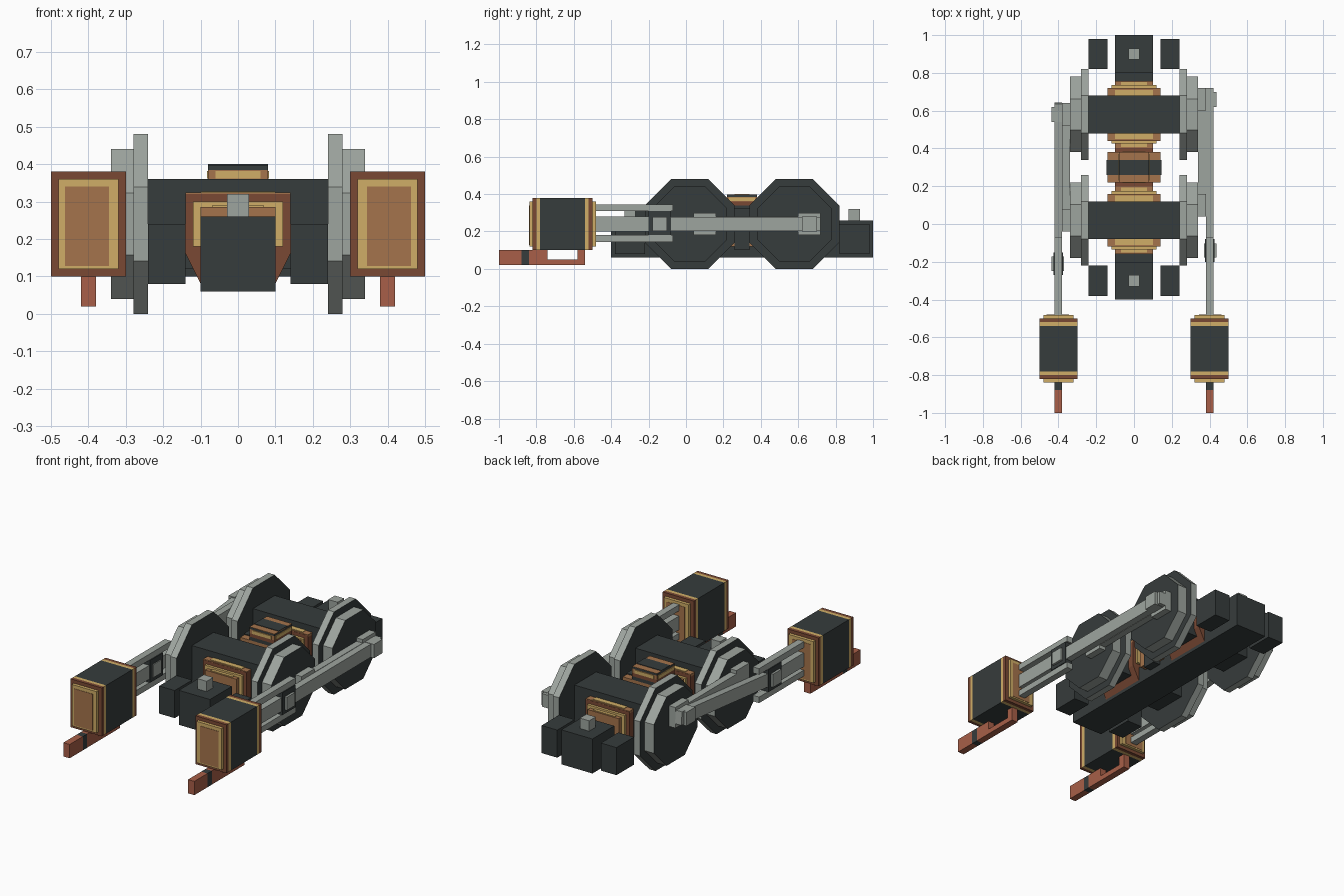
import bpy
import bmesh
import math
from mathutils import Matrix

cube = bpy.data.objects.get("Cube")
if cube:
    bpy.data.objects.remove(cube, do_unlink=True)


def material(name, rgb):
    """Flat colour given as sRGB 0-255, stored as linear values."""
    lin = [((c / 255 + 0.055) / 1.055) ** 2.4 for c in rgb]
    m = bpy.data.materials.new(name)
    m.use_nodes = True
    m.diffuse_color = (*lin, 1)
    m.node_tree.nodes["Principled BSDF"].inputs["Base Color"].default_value = (*lin, 1)
    return m


DARK = material("dark iron", (54, 60, 60))
STEEL = material("light steel", (158, 165, 159))
BRASS = material("pale brass", (208, 174, 103))
COPPER = material("copper", (165, 116, 76))
BROWN = material("brown copper", (122, 73, 52))
BRICK = material("red copper", (168, 95, 72))


def finish(name, bm, *mats):
    bmesh.ops.recalc_face_normals(bm, faces=bm.faces)
    mesh = bpy.data.meshes.new(name)
    bm.to_mesh(mesh)
    bm.free()
    for m in mats:
        mesh.materials.append(m)
    ob = bpy.data.objects.new(name, mesh)
    bpy.context.scene.collection.objects.link(ob)
    return ob


def box(name, x, y, z, mat):
    """Box from (low, high) ranges on each axis."""
    bm = bmesh.new()
    bmesh.ops.create_cube(bm, size=1)
    for v in bm.verts:
        v.co = [sum(r) / 2 + c * (r[1] - r[0]) for r, c in zip((x, y, z), v.co)]
    return finish(name, bm, mat)


def side_box(name, s, x, y, z, mat):
    return box(name, sorted((s * x[0], s * x[1])), y, z, mat)


def around(c, h):
    return (c - h, c + h)


def wheel_disc(name, s, x, y, radius):
    """Octagonal disc with dark sides and a steel rim."""
    bm = bmesh.new()
    turn = Matrix.Rotation(math.pi / 2, 4, "Y") @ Matrix.Rotation(math.pi / 8, 4, "Z")
    r = radius / math.cos(math.pi / 8)
    bmesh.ops.create_cone(bm, cap_ends=True, segments=8, radius1=r, radius2=r,
                          depth=x[1] - x[0], matrix=turn)
    bmesh.ops.translate(bm, verts=bm.verts, vec=(s * sum(x) / 2, y, AXLE_Z))
    bm.normal_update()
    for f in bm.faces:
        f.material_index = 0 if abs(f.normal.x) > 0.9 else 1
    return finish(name, bm, DARK, STEEL)


def prism(name, profile, y, mat):
    """Extrude an xz profile along y."""
    bm = bmesh.new()
    face = bm.faces.new([bm.verts.new((px, y[0], pz)) for px, pz in profile])
    new = bmesh.ops.extrude_face_region(bm, geom=[face])["geom"]
    bmesh.ops.translate(bm, vec=(0, y[1] - y[0], 0),
                        verts=[v for v in new if isinstance(v, bmesh.types.BMVert)])
    return finish(name, bm, mat)


AXLE_Z = 0.24
AXLES = {"front": 0.02, "rear": 0.58}

# Frame
box("frame_beam", (-0.1, 0.1), (-0.2, 0.8), (0.06, 0.16), DARK)
box("drive_shaft_cover", (-0.1, 0.1), (0.18, 0.42), (0.16, 0.28), BROWN)

# Wheels and gearboxes on each axle
for end, y in AXLES.items():
    box(end + "_axle_box", (-0.24, 0.24), around(y, 0.1), (0.12, 0.36), DARK)
    prism(end + "_gear_casing", [(-0.14, 0.32), (0.14, 0.32), (0.14, 0.16), (0.1, 0.08),
                                 (-0.1, 0.08), (-0.14, 0.16)], around(y, 0.14), BROWN)
    box(end + "_casing_lid", (-0.14, 0.14), around(y, 0.139), (0.31, 0.324), COPPER)
    box(end + "_casing_trim", (-0.1, 0.1), around(y, 0.13), (0.32, 0.327), BRASS)
    box(end + "_casing_ring", (-0.12, 0.12), around(y, 0.155), (0.18, 0.3), BRASS)
    box(end + "_casing_cap", (-0.1, 0.1), around(y, 0.178), (0.18, 0.285), COPPER)
    box(end + "_cap_trim", (-0.07, 0.07), around(y, 0.172), (0.28, 0.289), BRASS)
    for side, s in (("left", 1), ("right", -1)):
        wheel_disc(f"{end}_{side}_flange", s, (0.24, 0.28), y, 0.24)
        wheel_disc(f"{end}_{side}_tread", s, (0.28, 0.34), y, 0.2)

# Middle housing
box("middle_flange", (-0.14, 0.14), (0.22, 0.38), (0.12, 0.32), COPPER)
box("middle_band", (-0.145, 0.145), (0.26, 0.34), (0.1, 0.325), DARK)
box("housing_base", (-0.08, 0.08), (0.22, 0.38), (0.32, 0.34), DARK)
box("housing_lower", (-0.08, 0.08), (0.22, 0.38), (0.34, 0.36), BROWN)
box("housing_middle", (-0.08, 0.08), (0.22, 0.38), (0.36, 0.385), COPPER)
box("housing_trim", (-0.06, 0.06), (0.216, 0.384), (0.362, 0.382), BRASS)
box("housing_side_trim", (-0.083, 0.083), (0.23, 0.37), (0.362, 0.382), BRASS)
box("housing_cap", (-0.08, 0.08), (0.22, 0.38), (0.385, 0.396), DARK)
box("housing_cap_trim", (-0.08, 0.08), (0.22, 0.38), (0.394, 0.397), COPPER)
box("housing_strap", (-0.08, 0.08), (0.26, 0.34), (0.394, 0.4), DARK)

# Buffers and coupling knobs at both ends
for end, y in (("front", -0.3), ("rear", 0.9)):
    box(end + "_buffer", (-0.1, 0.1), around(y, 0.1), (0.06, 0.26), DARK)
    box(end + "_knob", (-0.03, 0.03), around(y, 0.03), (0.26, 0.32), STEEL)
    for side, s in (("left", 1), ("right", -1)):
        side_box(f"{end}_{side}_buffer", s, (0.14, 0.24), around(y, 0.08), (0.08, 0.24), DARK)

# Cylinders, pipes, guides and rods; the two sides are a quarter turn apart
for side, s, crank, crosshead_y in (("left", 1, (0.08, 0), -0.14),
                                    ("right", -1, (0, 0.08), -0.21)):
    def part(name, x, y, z, mat):
        return side_box(f"{side}_{name}", s, x, y, z, mat)

    # Cylinder bands are mirrored about the cylinder's middle
    mid, full_x, full_z = -0.66, (0.3, 0.5), (0.1, 0.38)
    part("cylinder", full_x, around(mid, 0.12), full_z, DARK)
    for d, end in ((-1, "front"), (1, "rear")):
        def span(a, b):
            return sorted((mid + d * a, mid + d * b))
        part(f"cylinder_{end}_brass_band", full_x, span(0.12, 0.14), full_z, BRASS)
        part(f"cylinder_{end}_brown_band", full_x, span(0.14, 0.16), full_z, BROWN)
        part(f"cylinder_{end}_cover", (0.32, 0.48), span(0.16, 0.178), (0.12, 0.36), BRASS)
        part(f"cylinder_{end}_plate", (0.345, 0.463), span(0.17, 0.18), (0.128, 0.34), COPPER)

    # Pipe beneath the cylinder
    pipe_x = (0.38, 0.42)
    part("pipe_front", pipe_x, (-1, -0.88), (0.02, 0.1), BRICK)
    part("pipe_clamp", pipe_x, (-0.88, -0.84), (0.02, 0.1), DARK)
    part("pipe_middle", pipe_x, (-0.84, -0.74), (0.02, 0.1), BRICK)
    part("pipe_run", pipe_x, (-0.74, -0.54), (0.02, 0.05), BRICK)
    part("pipe_riser", pipe_x, (-0.58, -0.54), (0.05, 0.1), BRICK)

    # Guide bars, piston rod and crosshead
    part("upper_guide", pipe_x, (-0.5, -0.07), (0.31, 0.345), STEEL)
    part("lower_guide", pipe_x, (-0.5, -0.07), (0.145, 0.18), STEEL)
    part("piston_rod", (0.38, 0.42), (-0.5, crosshead_y), (0.2, 0.28), STEEL)
    part("crosshead", (0.375, 0.425), around(crosshead_y, 0.06), (0.18, 0.31), DARK)
    part("crosshead_pin", (0.37, 0.438), around(crosshead_y, 0.038), around(0.24, 0.038), STEEL)

    # Coupling rod joining both wheels
    pin_z = AXLE_Z + crank[1]
    pins = [y + crank[0] for y in AXLES.values()]
    part("coupling_rod", (0.34, 0.38), pins, around(pin_z, 0.04), STEEL)
    for end, y in zip(AXLES, pins):
        part(f"{end}_coupling_end", (0.338, 0.38), around(y, 0.06), around(pin_z, 0.06), STEEL)
    part("crank_pin", (0.38, 0.438), around(pins[1], 0.04), around(pin_z, 0.04), STEEL)

    # Connecting rod, tilted to reach from crosshead to crank pin
    dy, dz = pins[1] - crosshead_y, pin_z - AXLE_Z
    half = math.hypot(dy, dz) / 2
    rod = part("connecting_rod", (0.38, 0.42), (-half, half + 0.06), (-0.038, 0.038), STEEL)
    rod.location = (0, (pins[1] + crosshead_y) / 2, (pin_z + AXLE_Z) / 2)
    rod.rotation_euler.x = math.atan2(dz, dy)
